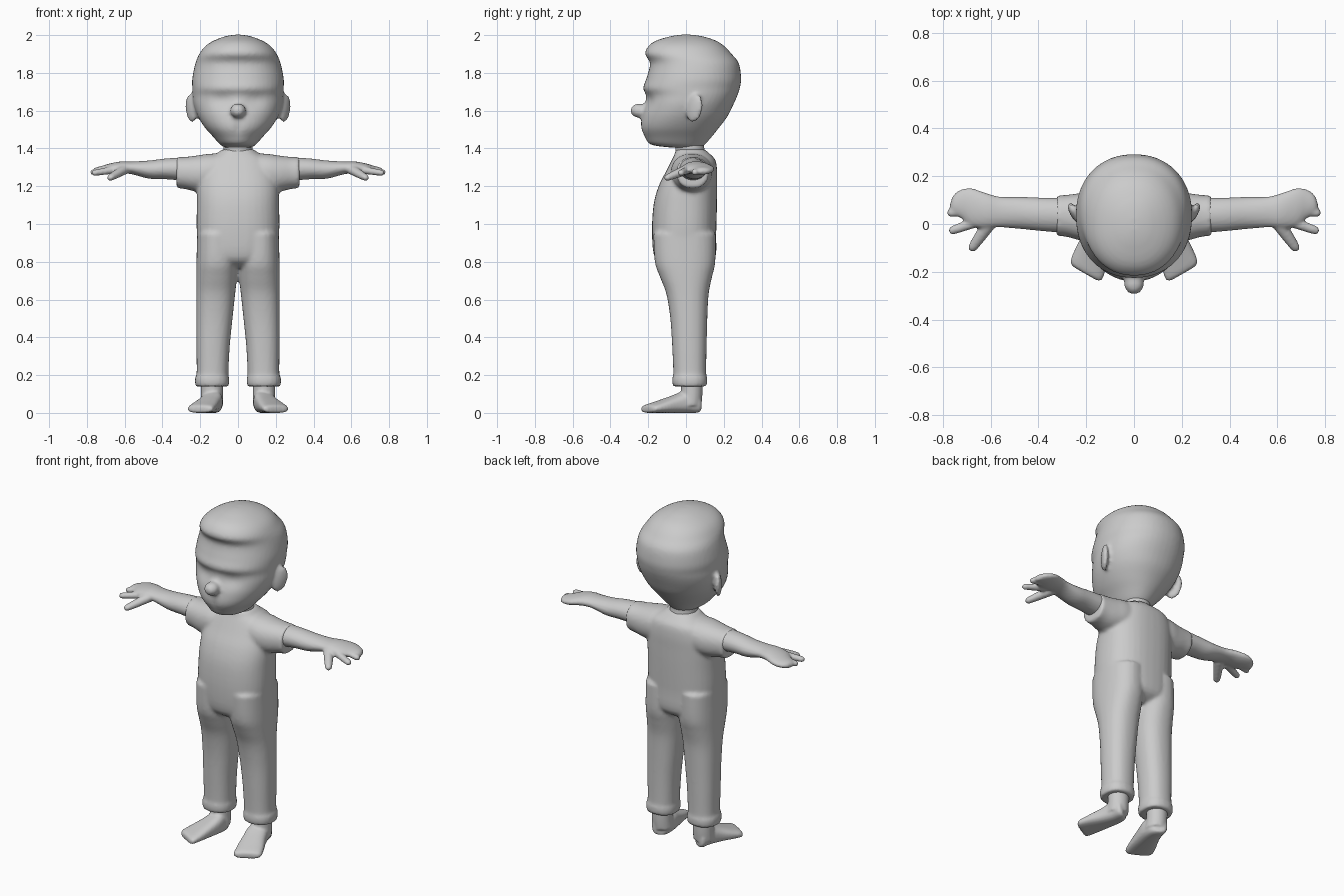
import bpy, bmesh, math
from mathutils import Vector, Matrix

X, Y, Z = Vector((1, 0, 0)), Vector((0, 1, 0)), Vector((0, 0, 1))


def resample(rings, sub=4):
    """Catmull-Rom interpolation through ring tuples."""
    out = []
    last = len(rings) - 1
    for i in range(last):
        a, b, c, d = (rings[max(0, min(last, i + k))] for k in (-1, 0, 1, 2))
        for s in range(sub):
            t = s / sub
            out.append([0.5 * (2 * q + (r - p) * t + (2 * p - 5 * q + 4 * r - w) * t * t
                               + (3 * q - p - 3 * r + w) * t ** 3)
                        for p, q, r, w in zip(a, b, c, d)])
    return out + [list(rings[-1])]


def loft(bm, rings, u, v, power=2.0, sides=36, mirror=False, sub=4):
    """Skin superellipse rings (cx, cy, cz, ru, rv) lying in the u-v plane."""
    for sx in ((1, -1) if mirror else (1,)):
        prev = first = None
        for cx, cy, cz, ru, rv in resample(rings, sub):
            ring = []
            for k in range(sides):
                a = 2 * math.pi * k / sides
                c, s = math.cos(a), math.sin(a)
                p = Vector((cx, cy, cz))
                p += u * ru * math.copysign(abs(c) ** (2 / power), c)
                p += v * rv * math.copysign(abs(s) ** (2 / power), s)
                ring.append(bm.verts.new((p.x * sx, p.y, p.z)))
            if prev:
                for k in range(sides):
                    j = (k + 1) % sides
                    bm.faces.new((prev[k], prev[j], ring[j], ring[k]))
            else:
                first = ring
            prev = ring
        bm.faces.new(first)
        bm.faces.new(prev)


def finger(bm, p, q, r0, r1):
    """Tapered round-tipped digit from p to q, on both hands."""
    p, q = Vector(p), Vector(q)
    d = (q - p).normalized()
    u = d.cross(Z).normalized()
    v = u.cross(d)
    prof = [(0, r0), (0.5, (r0 + r1) / 2), (0.85, r1), (0.95, r1 * 0.75), (1, r1 * 0.2)]
    loft(bm, [(*p.lerp(q, t), r, r * 0.9) for t, r in prof], u, v, sides=16, mirror=True)


def ball(bm, loc, scale, rot=Matrix()):
    m = Matrix.Translation(loc) @ rot @ Matrix.Diagonal((*scale, 1))
    bmesh.ops.create_uvsphere(bm, u_segments=24, v_segments=16, radius=1, matrix=m)


def finish(name, bm, voxel, smooth):
    """Fuse the pieces into one soft skin."""
    bmesh.ops.recalc_face_normals(bm, faces=bm.faces)
    me = bpy.data.meshes.new(name)
    bm.to_mesh(me)
    bm.free()
    me.shade_smooth()
    ob = bpy.data.objects.new(name, me)
    bpy.context.collection.objects.link(ob)
    m = ob.modifiers.new("fuse", 'REMESH')
    m.mode = 'VOXEL'
    m.voxel_size = voxel
    m.use_smooth_shade = True
    s = ob.modifiers.new("soften", 'SMOOTH')
    s.factor = 0.5
    s.iterations = smooth
    return ob


# Head: (z, half width, front y, back y)
bm = bmesh.new()
head = [(1.405, .07, -.08, .08), (1.42, .095, -.185, .10), (1.46, .13, -.218, .135),
        (1.51, .175, -.24, .175), (1.57, .213, -.235, .22), (1.63, .235, -.22, .25),
        (1.68, .241, -.212, .272), (1.72, .242, -.227, .285), (1.77, .242, -.21, .292),
        (1.85, .226, -.19, .28), (1.90, .205, -.217, .242), (1.94, .175, -.2, .205),
        (1.97, .13, -.16, .16), (1.993, .07, -.085, .09), (2.002, .02, -.03, .03)]
loft(bm, [(0, (f + b) / 2, z, w, (b - f) / 2) for z, w, f, b in head], X, Y, 2.15, 48)
# eye hollows and mouth groove
for vert in bm.verts:
    x, y, z = vert.co
    if y < 0:
        vert.co.y += .014 * math.exp(-((abs(x) - .09) / .06) ** 2 - ((z - 1.65) / .035) ** 2)
        vert.co.y += .010 * math.exp(-(x / .015) ** 2 - ((z - 1.51) / .04) ** 2)
# nose and ears
ball(bm, (0, -.248, 1.6), (.042, .046, .038))
for s in (1, -1):
    rot = Matrix.Rotation(-s * math.radians(30), 4, 'Z') @ Matrix.Rotation(math.radians(-14), 4, 'X')
    ball(bm, (s * .248, .045, 1.613), (.019, .048, .076), rot)
finish("head", bm, .011, 2)

# Neck
bm = bmesh.new()
loft(bm, [(0, .03, 1.34, .085, .085), (0, .02, 1.40, .077, .077), (0, .015, 1.45, .08, .08)], X, Y)
finish("neck", bm, .011, 1)

# Shirt body, sleeves and trouser legs
bm = bmesh.new()
loft(bm, [(0, -.005, .77, .15, .10), (0, -.005, .82, .20, .16), (0, -.01, .95, .218, .17),
          (0, -.004, 1.1, .218, .168), (0, .01, 1.2, .215, .155), (0, .03, 1.28, .20, .135),
          (0, .04, 1.34, .17, .115), (0, .032, 1.375, .11, .09), (0, .022, 1.395, .085, .078)],
     X, Y, 2.4)
loft(bm, [(.05, .03, 1.275, .10, .10), (.15, .03, 1.272, .11, .10), (.22, .03, 1.267, .10, .095),
          (.28, .034, 1.27, .088, .085), (.325, .035, 1.272, .084, .082)], Y, Z, 2.2, mirror=True)
loft(bm, [(.137, .02, .14, .086, .086), (.137, .02, .155, .09, .092), (.137, .02, .19, .09, .092),
          (.135, .02, .205, .084, .087), (.132, .018, .35, .088, .091), (.125, .015, .5, .096, .098),
          (.118, .008, .63, .103, .112), (.113, 0, .72, .108, .138), (.11, -.005, .8, .11, .16),
          (.108, -.008, .95, .108, .165)], X, Y, 2.3, mirror=True)
finish("shirt_and_trousers", bm, .011, 3)

# Arms with hands
bm = bmesh.new()
loft(bm, [(.26, .035, 1.29, .075, .064), (.38, .04, 1.292, .07, .055), (.47, .046, 1.288, .067, .048),
          (.56, .05, 1.297, .064, .034), (.62, .057, 1.3, .073, .031), (.68, .07, 1.292, .08, .028),
          (.72, .083, 1.285, .062, .023), (.755, .082, 1.28, .04, .018), (.77, .07, 1.277, .012, .008)],
     Y, Z, mirror=True)
finger(bm, (.67, .06, 1.288), (.782, .045, 1.272), .022, .018)
finger(bm, (.65, .012, 1.288), (.775, -.032, 1.268), .023, .018)
finger(bm, (.60, .01, 1.29), (.685, -.112, 1.24), .03, .02)
finish("arms_and_hands", bm, .008, 2)

# Feet with ankles
bm = bmesh.new()
loft(bm, [(.125, .068, .036, .03, .03), (.13, .05, .05, .052, .05), (.135, 0, .058, .06, .058),
          (.155, -.07, .045, .066, .045), (.18, -.14, .032, .075, .032), (.2, -.195, .022, .076, .022),
          (.204, -.208, .018, .055, .014)], Vector((.87, .5, 0)), Z, 2.7, mirror=True)
loft(bm, [(.137, .02, .04, .06, .062), (.138, .03, .1, .058, .057), (.138, .03, .2, .06, .058)],
     X, Y, mirror=True)
finish("feet", bm, .008, 2)
